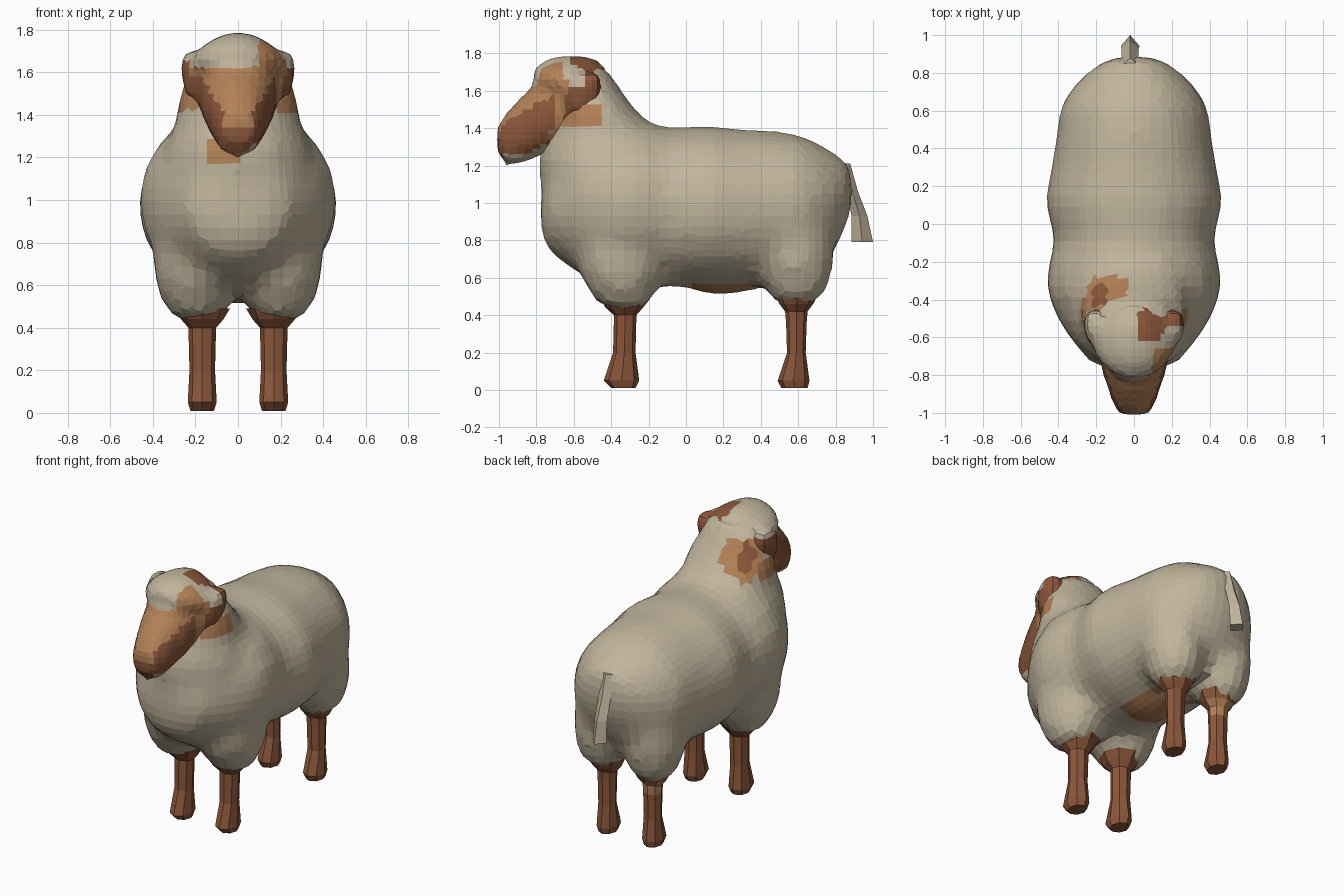
import bpy, bmesh, math

cube = bpy.data.objects.get("Cube")
if cube:
    bpy.data.objects.remove(cube, do_unlink=True)


def material(name, rgb):
    m = bpy.data.materials.new(name)
    m.use_nodes = True
    m.diffuse_color = (*rgb, 1)
    m.node_tree.nodes["Principled BSDF"].inputs["Base Color"].default_value = (*rgb, 1)
    return m


PALETTE = [material("cream wool", (0.53, 0.46, 0.335)),
           material("brown hide", (0.26, 0.095, 0.043)),
           material("tan hide", (0.45, 0.22, 0.095))]
WOOL, BROWN, TAN = range(3)


def loft(bm, stations, axis, x=0.0, sides=20, power=2.0):
    """Closed loft; each station is (position, low, high, half width)."""
    rings = []
    for pos, low, high, half in stations:
        ring = []
        for i in range(sides):
            a = 2 * math.pi * i / sides
            c, s = math.cos(a), math.sin(a)
            u = math.copysign(abs(c) ** (2 / power), c) * half + x
            v = (low + high) / 2 + math.copysign(abs(s) ** (2 / power), s) * (high - low) / 2
            ring.append(bm.verts.new((u, pos, v) if axis == "y" else (u, v, pos)))
        rings.append(ring)
    for a, b in zip(rings, rings[1:]):
        for i in range(sides):
            j = (i + 1) % sides
            bm.faces.new((a[i], a[j], b[j], b[i]))
    bm.faces.new(rings[0])
    bm.faces.new(rings[-1])


def paint(mesh, rule):
    mesh.materials.clear()
    for m in PALETTE:
        mesh.materials.append(m)
    for p in mesh.polygons:
        p.use_smooth = False
        p.material_index = rule(p.center, p.normal)


def finish(bm, name, rule):
    bmesh.ops.recalc_face_normals(bm, faces=bm.faces)
    mesh = bpy.data.meshes.new(name)
    bm.to_mesh(mesh)
    bm.free()
    paint(mesh, rule)
    ob = bpy.data.objects.new(name, mesh)
    bpy.context.scene.collection.objects.link(ob)
    return ob


def fuse(ob, voxel, smoothing, rule):
    """Fuse overlapping volumes into one faceted skin, then colour it by rule."""
    remesh = ob.modifiers.new("fuse", "REMESH")
    remesh.mode = "VOXEL"
    remesh.voxel_size = voxel
    relax = ob.modifiers.new("relax", "SMOOTH")
    relax.factor = 0.5
    relax.iterations = smoothing
    bpy.context.view_layer.update()
    graph = bpy.context.evaluated_depsgraph_get()
    mesh = bpy.data.meshes.new_from_object(ob.evaluated_get(graph))
    ob.modifiers.clear()
    ob.data = mesh
    mesh.name = ob.name
    paint(mesh, rule)


def plain_wool(c, n):
    return WOOL


def plain_brown(c, n):
    return BROWN


def rear_right_leg_colour(c, n):
    return TAN if 0.37 < c.z < 0.46 and n.y > 0.2 else BROWN


def body_colour(c, n):
    # udder
    if c.z < 0.57 and 0.03 < c.y < 0.36 and abs(c.x) < 0.17:
        return TAN
    # patch on the nape
    if -0.3 < c.x < -0.05 and -0.47 < c.y < -0.28 and 1.44 < c.z < 1.64:
        return BROWN if abs(c.x + 0.17) < 0.05 and abs(c.y + 0.37) < 0.05 else TAN
    # cheeks and throat
    if abs(c.x) > 0.14 and -0.66 < c.y < -0.48 and 1.42 < c.z < 1.53:
        return TAN
    if c.y < -0.7 and -0.16 < c.x < 0 and 1.19 < c.z < 1.3:
        return TAN
    return WOOL


def head_colour(c, n):
    # crown patches
    if c.z > 1.67 and ((c.x - 0.09) / 0.08) ** 2 + ((c.y + 0.53) / 0.095) ** 2 < 1:
        return BROWN
    if c.x > 0.1 and c.y < -0.64 and c.z > 1.6:
        return TAN
    # ears
    if c.x > 0.15 and c.y < -0.54 and 1.62 < c.z < 1.7:
        return WOOL
    if abs(c.x) > 0.17 and c.z < (1.7 if c.x > 0 else 1.65) and -0.64 < c.y < -0.44:
        return BROWN
    if c.z > 1.63 or c.y > -0.44:
        return WOOL
    # jaw and cheeks
    if (c.z < 1.27 and n.y > -0.6) or (n.z < -0.7 and c.y > -0.95):
        return WOOL
    if c.y > -0.72 and c.z < 1.3 + (c.y + 0.85) * 0.75 or (c.x > 0.1 and c.y > -0.69):
        return TAN
    # face and bridge of the nose
    if c.z > 1.43 + (c.y + 1) * 0.47 or (abs(c.x) < 0.075 and c.z > 1.33):
        return TAN
    return BROWN


# Body, neck, thighs and udder
bm = bmesh.new()
loft(bm, [(-0.775, 0.83, 1.08, 0.13), (-0.735, 0.74, 1.2, 0.23), (-0.62, 0.65, 1.33, 0.33),
          (-0.5, 0.59, 1.4, 0.41), (-0.34, 0.56, 1.44, 0.47), (-0.2, 0.56, 1.43, 0.455),
          (-0.1, 0.55, 1.405, 0.42), (0.12, 0.54, 1.415, 0.475), (0.3, 0.54, 1.395, 0.44),
          (0.45, 0.55, 1.39, 0.415), (0.6, 0.57, 1.37, 0.4), (0.71, 0.64, 1.32, 0.34),
          (0.81, 0.77, 1.26, 0.245), (0.885, 0.95, 1.2, 0.12)], "y", power=2.02)
loft(bm, [(1.04, -0.71, -0.1, 0.34), (1.12, -0.78, -0.1, 0.36), (1.23, -0.79, -0.1, 0.35),
          (1.37, -0.745, -0.15, 0.295), (1.5, -0.7, -0.27, 0.282), (1.6, -0.67, -0.345, 0.23),
          (1.69, -0.64, -0.4, 0.19), (1.74, -0.6, -0.44, 0.13)], "z")
for side in (-1, 1):
    loft(bm, [(0.43, -0.43, -0.22, 0.1), (0.5, -0.51, -0.17, 0.155),
              (0.62, -0.57, -0.12, 0.2), (0.85, -0.61, -0.08, 0.215)], "z", side * 0.195)
    loft(bm, [(0.46, 0.48, 0.69, 0.1), (0.54, 0.43, 0.77, 0.15),
              (0.68, 0.38, 0.79, 0.195), (0.92, 0.38, 0.79, 0.18)], "z", side * 0.182)
loft(bm, [(0.04, 0.53, 0.6, 0.06), (0.12, 0.505, 0.65, 0.13),
          (0.26, 0.505, 0.65, 0.13), (0.36, 0.53, 0.6, 0.06)], "y")
fuse(finish(bm, "fleece_body", plain_wool), 0.06, 3, body_colour)

# Head with crown and drooping ears
bm = bmesh.new()
loft(bm, [(-1.01, 1.27, 1.41, 0.075), (-0.96, 1.2, 1.48, 0.11), (-0.88, 1.21, 1.57, 0.135),
          (-0.78, 1.25, 1.65, 0.17), (-0.65, 1.32, 1.69, 0.195), (-0.5, 1.38, 1.69, 0.2),
          (-0.43, 1.46, 1.66, 0.16)], "y", power=2.2)
loft(bm, [(1.56, -0.74, -0.43, 0.18), (1.64, -0.815, -0.42, 0.225), (1.7, -0.825, -0.415, 0.2),
          (1.75, -0.78, -0.45, 0.13), (1.785, -0.7, -0.52, 0.055)], "z")
for side in (-1, 1):
    loft(bm, [(1.48, -0.61, -0.54, 0.03), (1.54, -0.64, -0.47, 0.05),
              (1.64, -0.63, -0.44, 0.06), (1.7, -0.58, -0.46, 0.04)], "z", side * 0.212)
fuse(finish(bm, "head", plain_wool), 0.04, 2, head_colour)

# Legs
LEGS = {"front": [(0.01, -0.4, -0.27, 0.055), (0.05, -0.44, -0.25, 0.068),
                  (0.2, -0.39, -0.27, 0.06), (0.4, -0.385, -0.265, 0.065),
                  (0.44, -0.43, -0.23, 0.1), (0.49, -0.46, -0.19, 0.13)],
        "rear": [(0.01, 0.51, 0.65, 0.055), (0.05, 0.49, 0.66, 0.068),
                 (0.2, 0.54, 0.64, 0.06), (0.36, 0.535, 0.645, 0.063),
                 (0.42, 0.53, 0.65, 0.065), (0.46, 0.5, 0.68, 0.1), (0.52, 0.47, 0.71, 0.13)]}
for end, stations in LEGS.items():
    for side, label in ((-1, "right"), (1, "left")):
        bm = bmesh.new()
        loft(bm, stations, "z", side * 0.168, sides=8)
        patched = end == "rear" and label == "right"
        finish(bm, f"{end}_{label}_leg", rear_right_leg_colour if patched else plain_brown)

# Tail
bm = bmesh.new()
loft(bm, [(0.79, 0.885, 1.0, 0.05), (0.93, 0.885, 0.97, 0.045), (1.06, 0.86, 0.92, 0.045),
          (1.21, 0.82, 0.878, 0.035)], "z", -0.02, sides=4)
finish(bm, "tail", plain_wool)
